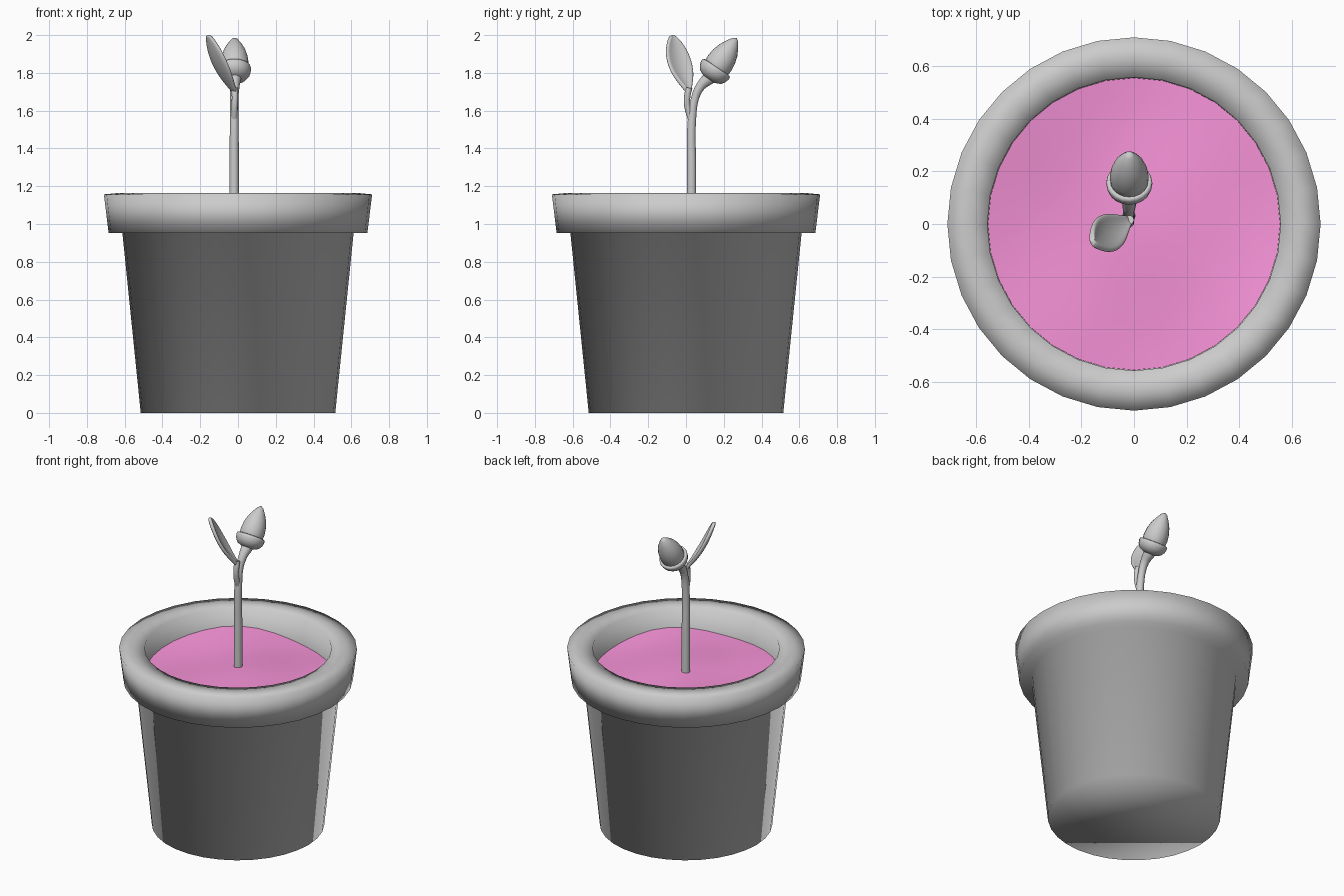
import bpy, bmesh, math
from mathutils import Vector, Matrix

if "Cube" in bpy.data.objects:
    bpy.data.objects.remove(bpy.data.objects["Cube"])


def smooth(ob, angle):
    bpy.ops.object.select_all(action='DESELECT')
    ob.select_set(True)
    bpy.context.view_layer.objects.active = ob
    bpy.ops.object.shade_smooth_by_angle(angle=math.radians(angle))


def make_object(name, bm, angle=60):
    bmesh.ops.recalc_face_normals(bm, faces=bm.faces)
    me = bpy.data.meshes.new(name)
    bm.to_mesh(me)
    bm.free()
    ob = bpy.data.objects.new(name, me)
    bpy.context.collection.objects.link(ob)
    smooth(ob, angle)
    return ob


def lathe(name, profile, sides=32, angle=60, matrix=None, cap_first=False):
    """Spin (radius, height) points around z; cap_first fills the first ring."""
    bm = bmesh.new()
    verts = [bm.verts.new((r, 0, z)) for r, z in profile]
    edges = [bm.edges.new(p) for p in zip(verts, verts[1:])]
    bmesh.ops.spin(bm, geom=verts + edges, cent=(0, 0, 0), axis=(0, 0, 1),
                   angle=2 * math.pi, steps=sides, use_merge=True)
    bmesh.ops.remove_doubles(bm, verts=bm.verts, dist=1e-5)
    if cap_first:
        z0 = profile[0][1]
        ring = [e for e in bm.edges if e.is_boundary
                and all(abs(v.co.z - z0) < 1e-4 for v in e.verts)]
        bmesh.ops.holes_fill(bm, edges=ring, sides=0)
    if matrix:
        bm.transform(matrix)
    return make_object(name, bm, angle)


def tube(name, points):
    """Smooth tapered tube through (x, y, z, radius) points."""
    cu = bpy.data.curves.new(name, 'CURVE')
    cu.dimensions = '3D'
    cu.bevel_depth = 1.0
    cu.bevel_resolution = 3
    cu.use_fill_caps = True
    sp = cu.splines.new('BEZIER')
    sp.resolution_u = 5
    sp.bezier_points.add(len(points) - 1)
    for p, (x, y, z, r) in zip(sp.bezier_points, points):
        p.co = (x, y, z)
        p.radius = r
        p.handle_left_type = p.handle_right_type = 'AUTO'
    ob = bpy.data.objects.new(name, cu)
    bpy.context.collection.objects.link(ob)
    bpy.ops.object.select_all(action='DESELECT')
    ob.select_set(True)
    bpy.context.view_layer.objects.active = ob
    bpy.ops.object.convert(target='MESH')
    smooth(bpy.context.object, 60)


# Pot with thick rim, one fully smooth-shaded surface
lathe("pot", [(0.515, 0), (0.612, 0.952), (0.685, 0.952), (0.71, 1.157),
              (0.635, 1.164), (0.558, 1.157), (0.556, 0.93)],
      angle=180, cap_first=True)

# Gently rolling soil
soil = lathe("soil", [(0.556 * i / 8, 1.012) for i in range(9)])
for v in soil.data.vertices:
    x, y, _ = v.co
    v.co.z += -0.14 * x * y + 0.014 * math.sin(7 * x + 1) * math.cos(6 * y)
if sum(p.normal.z for p in soil.data.polygons) < 0:
    soil.data.flip_normals()
mat = bpy.data.materials.new("pink_soil")
mat.diffuse_color = (0.92, 0.29, 0.68, 1)
mat.use_nodes = True
mat.node_tree.nodes["Principled BSDF"].inputs["Base Color"].default_value = mat.diffuse_color
soil.data.materials.append(mat)

# Stem bending into the bud, and the leaf stalk
tube("stem", [(-0.02, 0.03, 0.97, 0.026), (-0.02, 0.03, 1.3, 0.025),
              (-0.02, 0.032, 1.56, 0.023), (-0.02, 0.049, 1.67, 0.022),
              (-0.018, 0.078, 1.73, 0.026), (-0.018, 0.125, 1.775, 0.037)])
tube("leaf_stalk", [(-0.02, 0.028, 1.55, 0.017), (-0.018, 0.008, 1.62, 0.017),
                    (-0.016, 0.006, 1.67, 0.017), (-0.018, 0.016, 1.72, 0.018)])

# Bud sitting in its cup, tilted to the back
axis = Vector((0, 0.56, 0.83))
place = Matrix.Translation((-0.018, 0.157, 1.82)) @ axis.to_track_quat('Z', 'Y').to_matrix().to_4x4()
lathe("bud_cup", [(0, -0.068), (0.035, -0.064), (0.067, -0.05), (0.083, -0.027),
                  (0.088, -0.005), (0.086, 0.008), (0.075, 0.012), (0.06, 0.0)],
      20, 70, place)
lathe("bud", [(0.06, -0.02), (0.072, 0.01), (0.074, 0.04), (0.069, 0.08), (0.057, 0.12),
              (0.039, 0.155), (0.018, 0.187), (0, 0.199)], 20, 70, place)

# Cupped leaf: a grid along its midrib, thickened and smoothed
base, tip = Vector((-0.014, 0.018, 1.695)), Vector((-0.157, -0.072, 2.0))
normal = Vector((0.87, 0.5, 0.56)).normalized()
across = (tip - base).cross(normal).normalized()
shape = [(0, 0.014), (0.12, 0.03), (0.3, 0.062), (0.5, 0.076), (0.7, 0.07),
         (0.86, 0.048), (0.96, 0.024), (1, 0.006)]
bm = bmesh.new()
rows = []
for t, half in shape:
    row = []
    for s in (-1, -0.6, 0, 0.6, 1):
        sag = -0.025 * math.sin(math.pi * t) + 0.25 * half * s * s
        row.append(bm.verts.new(base.lerp(tip, t) + across * half * s + normal * sag))
    rows.append(row)
for a, b in zip(rows, rows[1:]):
    for i in range(4):
        bm.faces.new((a[i], a[i + 1], b[i + 1], b[i]))
leaf = make_object("leaf", bm, 80)
sol = leaf.modifiers.new("thickness", 'SOLIDIFY')
sol.thickness = 0.022
sol.offset = 0
sub = leaf.modifiers.new("round", 'SUBSURF')
sub.levels = sub.render_levels = 2
